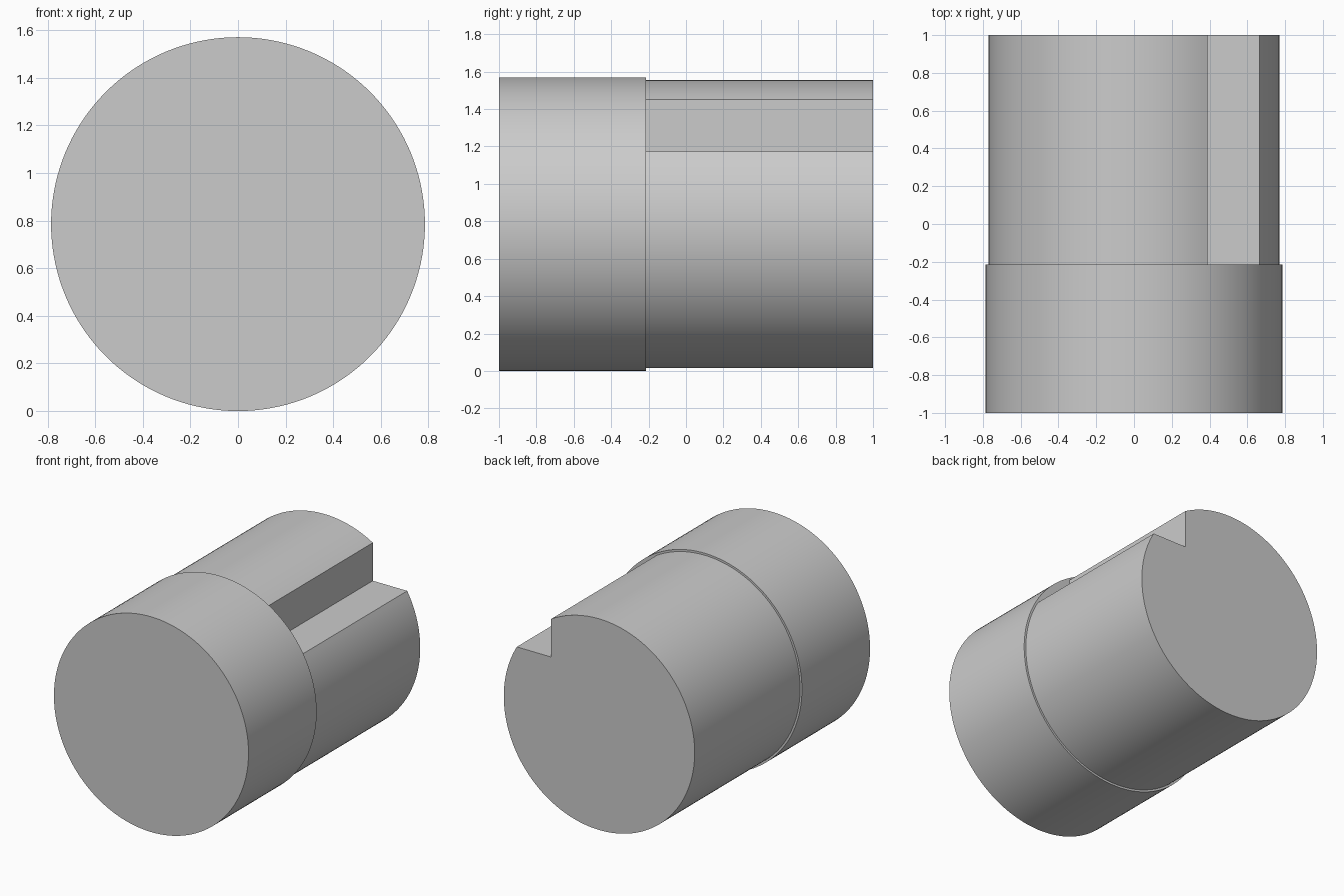
import bpy
import bmesh
from math import sin, cos, asin, acos, pi, radians

if "Cube" in bpy.data.objects:
    bpy.data.objects.remove(bpy.data.objects["Cube"], do_unlink=True)

HEAD_R, SHAFT_R = 0.785, 0.77
AXIS_Z = HEAD_R
STEP_Y = -0.215
NOTCH = 0.388      # notch corner offset from the axis in x and z
SEGMENTS = 144

# Single grey material
grey = bpy.data.materials.new("plain_grey")
grey.use_nodes = True
colour = (0.6, 0.6, 0.6, 1)
grey.diffuse_color = colour
grey.node_tree.nodes["Principled BSDF"].inputs["Base Color"].default_value = colour


def arc(radius, start, end, steps):
    return [(radius * cos(start + (end - start) * i / steps),
             radius * sin(start + (end - start) * i / steps)) for i in range(steps + 1)]


def extrude_profile(name, profile, y0, y1):
    """Extrude a closed x-z profile along y between two stations."""
    bm = bmesh.new()
    face = bm.faces.new([bm.verts.new((x, y0, AXIS_Z + z)) for x, z in profile])
    grown = bmesh.ops.extrude_face_region(bm, geom=[face], use_keep_orig=True)
    moved = [v for v in grown["geom"] if isinstance(v, bmesh.types.BMVert)]
    bmesh.ops.translate(bm, verts=moved, vec=(0, y1 - y0, 0))
    bmesh.ops.recalc_face_normals(bm, faces=bm.faces)
    mesh = bpy.data.meshes.new(name)
    bm.to_mesh(mesh)
    bm.free()
    mesh.materials.append(grey)
    obj = bpy.data.objects.new(name, mesh)
    bpy.context.collection.objects.link(obj)
    bpy.ops.object.select_all(action="DESELECT")
    obj.select_set(True)
    bpy.context.view_layer.objects.active = obj
    bpy.ops.object.shade_smooth_by_angle(angle=radians(30))
    return obj


# Wide front collar
extrude_profile("collar", arc(HEAD_R, 0, 2 * pi, SEGMENTS)[:-1], -1, STEP_Y)

# Slimmer rear shaft with a square notch along its upper left side
notch_top = acos(NOTCH / SHAFT_R)
notch_side = asin(NOTCH / SHAFT_R) + 2 * pi
shaft_profile = arc(SHAFT_R, notch_top, notch_side, SEGMENTS) + [(NOTCH, NOTCH)]
extrude_profile("notched_shaft", shaft_profile, STEP_Y - 0.02, 1)
